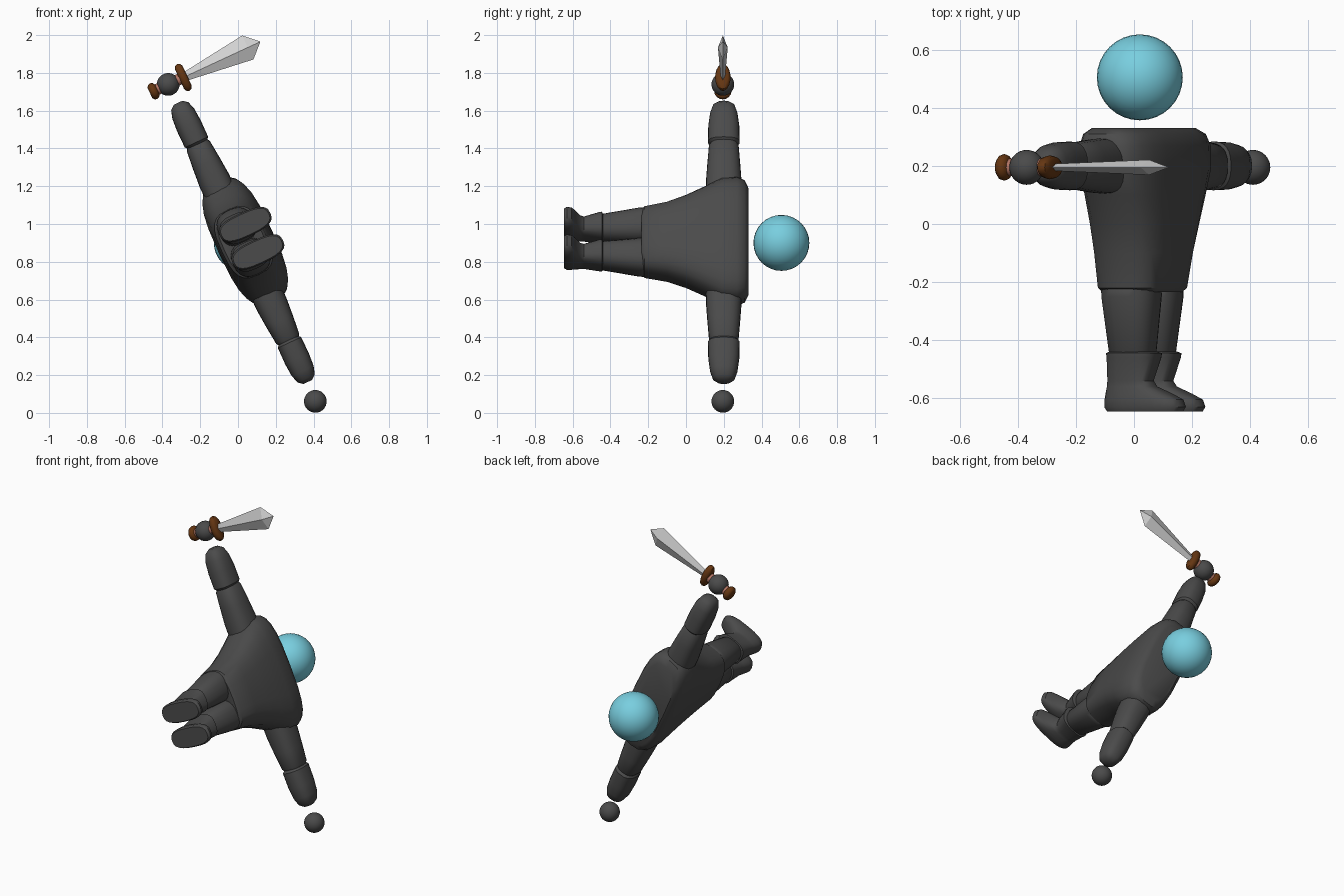
import bpy, bmesh, math
from mathutils import Vector

if "Cube" in bpy.data.objects:
    bpy.data.objects.remove(bpy.data.objects["Cube"])

# Figure frame: side = across the arms, fwd = facing, up = along the body
SIDE = Vector((0.421, 0, -0.907))
FWD = Vector((0.907, 0, 0.421))
UP = Vector((0, 1, 0))
ORIGIN = Vector((0.02, 0, 0.9))


def place(s, f, h):
    return ORIGIN + SIDE * s + FWD * f + UP * h


def material(name, col):
    m = bpy.data.materials.new(name)
    m.diffuse_color = (*col, 1)
    m.use_nodes = True
    m.node_tree.nodes["Principled BSDF"].inputs["Base Color"].default_value = m.diffuse_color
    return m


DARK = material("charcoal", (0.07, 0.07, 0.07))
BLUE = material("sky blue", (0.19, 0.62, 0.74))
BROWN = material("brown", (0.13, 0.037, 0.006))
PINK = material("dusty pink", (0.45, 0.18, 0.13))
STEEL = material("steel", (0.65, 0.65, 0.65))


def finish(name, bm, mat, angle=40):
    bmesh.ops.recalc_face_normals(bm, faces=bm.faces)
    me = bpy.data.meshes.new(name)
    bm.to_mesh(me)
    bm.free()
    me.materials.append(mat)
    ob = bpy.data.objects.new(name, me)
    bpy.context.collection.objects.link(ob)
    bpy.ops.object.select_all(action='DESELECT')
    ob.select_set(True)
    bpy.context.view_layer.objects.active = ob
    if angle:
        bpy.ops.object.shade_smooth_by_angle(angle=math.radians(angle))
    return ob


def loft(name, axis, sections, mat, n=24, power=2.5, angle=40):
    """sections: (centre side, fwd, up, radius 1, radius 2); radii follow the two other axes."""
    i, j = [k for k in range(3) if k != axis]
    bm = bmesh.new()
    rings = []
    for s, f, h, r1, r2 in sections:
        ring = []
        for k in range(n):
            t = 2 * math.pi * k / n
            c, d = math.cos(t), math.sin(t)
            p = [s, f, h]
            p[i] += r1 * math.copysign(abs(c) ** (2 / power), c)
            p[j] += r2 * math.copysign(abs(d) ** (2 / power), d)
            ring.append(bm.verts.new(place(*p)))
        rings.append(ring)
    for a, b in zip(rings, rings[1:]):
        for k in range(n):
            bm.faces.new((a[k], a[(k + 1) % n], b[(k + 1) % n], b[k]))
    bm.faces.new(rings[0])
    bm.faces.new(rings[-1])
    return finish(name, bm, mat, angle)


def ball(name, s, f, h, r, mat):
    bm = bmesh.new()
    bmesh.ops.create_uvsphere(bm, u_segments=32, v_segments=16, radius=r)
    bmesh.ops.translate(bm, verts=bm.verts, vec=place(s, f, h))
    return finish(name, bm, mat)


# Head and torso
ball("head", 0, 0, 0.505, 0.148, BLUE)
torso = [(-.235, .17, .11, .01), (-.22, .19, .125, .01), (-.1, .213, .137, .014),
         (0, .25, .145, .018), (.1, .3, .15, .02), (.19, .35, .153, .02),
         (.27, .355, .15, .02), (.31, .34, .135, .018), (.33, .3, .11, .015)]
loft("torso", 2, [(0, fc, h, a, f) for h, a, f, fc in torso], DARK, power=3)

for sgn, tag in ((-1, "upper_side"), (1, "lower_side")):
    # Arms and hands
    upper = [(.28, .085, .095), (.36, .085, .094), (.46, .077, .087),
             (.56, .067, .079), (.59, .05, .06)]
    fore = [(.57, .055, .07), (.585, .068, .084), (.68, .069, .082),
            (.75, .064, .073), (.795, .05, .058), (.815, .025, .032)]
    for nm, prof in (("upper_arm", upper), ("forearm", fore)):
        loft(f"{nm}_{tag}", 0, [(sgn * s, .007, .2, f, h) for s, f, h in prof], DARK)
    ball(f"hand_{tag}", sgn * .925, 0, .195, .06, DARK)

    # Legs and boots
    leg = [(-.2, .09, .08, .075), (-.225, .09, .097, .1), (-.25, .089, .096, .1),
           (-.44, .08, .072, .08), (-.455, .08, .06, .07)]
    boot = [(-.435, .01, .06, .07), (-.445, .015, .076, .094), (-.46, .015, .074, .092),
            (-.54, .002, .056, .08), (-.56, .008, .057, .088), (-.585, .035, .062, .12),
            (-.605, .053, .064, .142), (-.63, .057, .065, .147), (-.645, .057, .058, .138)]
    loft(f"leg_{tag}", 2, [(sgn * s, .01, h, a, f) for h, s, a, f in leg], DARK)
    loft(f"boot_{tag}", 2, [(sgn * .08, fc, h, a, f) for h, fc, a, f in boot], DARK, power=2.8)


# Sword held in the upper hand, pointing forward
def sword_part(name, prof, mat, **kw):
    loft(name, 1, [(-.925, f, .195, a, h) for f, a, h in prof], mat, **kw)


sword_part("grip", [(-.09, .03, .03), (.1, .03, .03)], PINK, n=16, power=2)
sword_part("pommel", [(-.107, .03, .03), (-.098, .042, .042), (-.085, .046, .046),
                      (-.073, .042, .042), (-.064, .03, .03)], BROWN, n=16, power=2)
sword_part("guard", [(.066, .058, .026), (.074, .073, .037), (.088, .078, .041),
                     (.102, .073, .037), (.11, .058, .026)], BROWN, n=20, power=2)
sword_part("blade", [(.1, .024, .012), (.465, .07, .026), (.537, .001, .001)],
           STEEL, n=4, power=2, angle=0)
